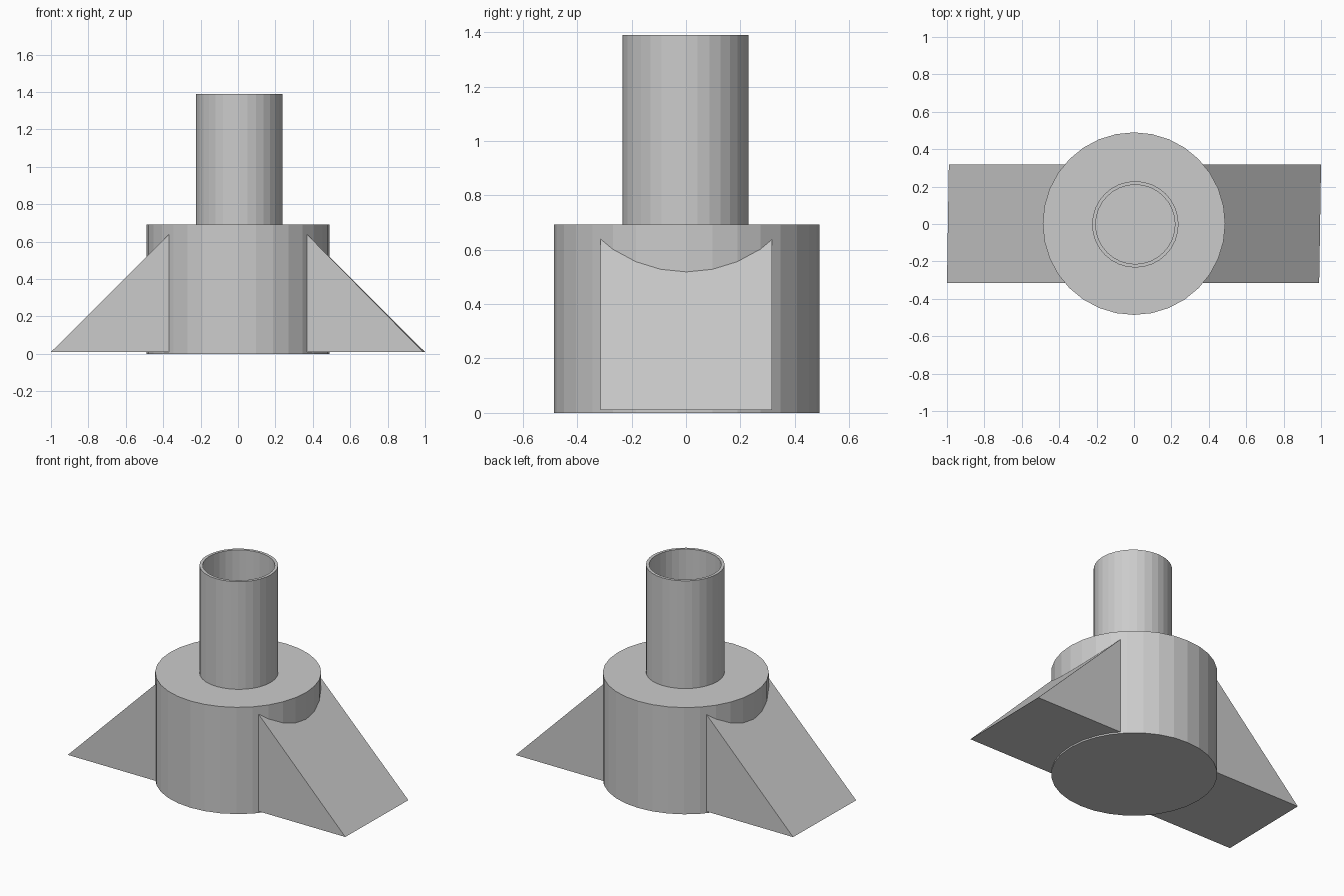
import bpy
import bmesh
from math import cos, sin, tau

if "Cube" in bpy.data.objects:
    bpy.data.objects.remove(bpy.data.objects["Cube"])

SIDES = 32


def make_object(name, bm):
    bmesh.ops.recalc_face_normals(bm, faces=bm.faces)
    mesh = bpy.data.meshes.new(name)
    bm.to_mesh(mesh)
    bm.free()
    obj = bpy.data.objects.new(name, mesh)
    bpy.context.collection.objects.link(obj)
    return obj


def lathe(name, profile, centre):
    """Closed faceted solid from stacked (radius, z) rings, capped at both ends."""
    bm = bmesh.new()
    rings = [[bm.verts.new((centre[0] + r * cos(tau * i / SIDES),
                            centre[1] + r * sin(tau * i / SIDES), z))
              for i in range(SIDES)] for r, z in profile]
    for low, high in zip(rings, rings[1:]):
        for i in range(SIDES):
            j = (i + 1) % SIDES
            bm.faces.new((low[i], low[j], high[j], high[i]))
    bm.faces.new(rings[0])
    bm.faces.new(rings[-1])
    return make_object(name, bm)


def wedge(name, side):
    """Triangular buttress; its outer edge is very slightly skewed."""
    bm = bmesh.new()
    ends = []
    for y in (-0.315, 0.317):
        skew = 0.005 if y > 0 else -0.005
        ends.append([bm.verts.new((x, y, z)) for x, z in (
            (side * 0.365, 0.01), (side * 0.995 + skew, 0.01), (side * 0.365, 0.643))])
    a, b = ends
    bm.faces.new(a)
    bm.faces.new(b)
    for i in range(3):
        j = (i + 1) % 3
        bm.faces.new((a[i], a[j], b[j], b[i]))
    return make_object(name, bm)


# Round drum base
lathe("base_drum", [(0.488, 0), (0.488, 0.692)], (0, 0.002))

# Open-topped tube with a thin wall, floor level with the drum top
lathe("upper_tube", [(0.231, 0.68), (0.231, 1.39), (0.212, 1.39), (0.212, 0.695)],
      (0.007, -0.002))

# Sloped buttresses on both sides
wedge("left_buttress", -1)
wedge("right_buttress", 1)
